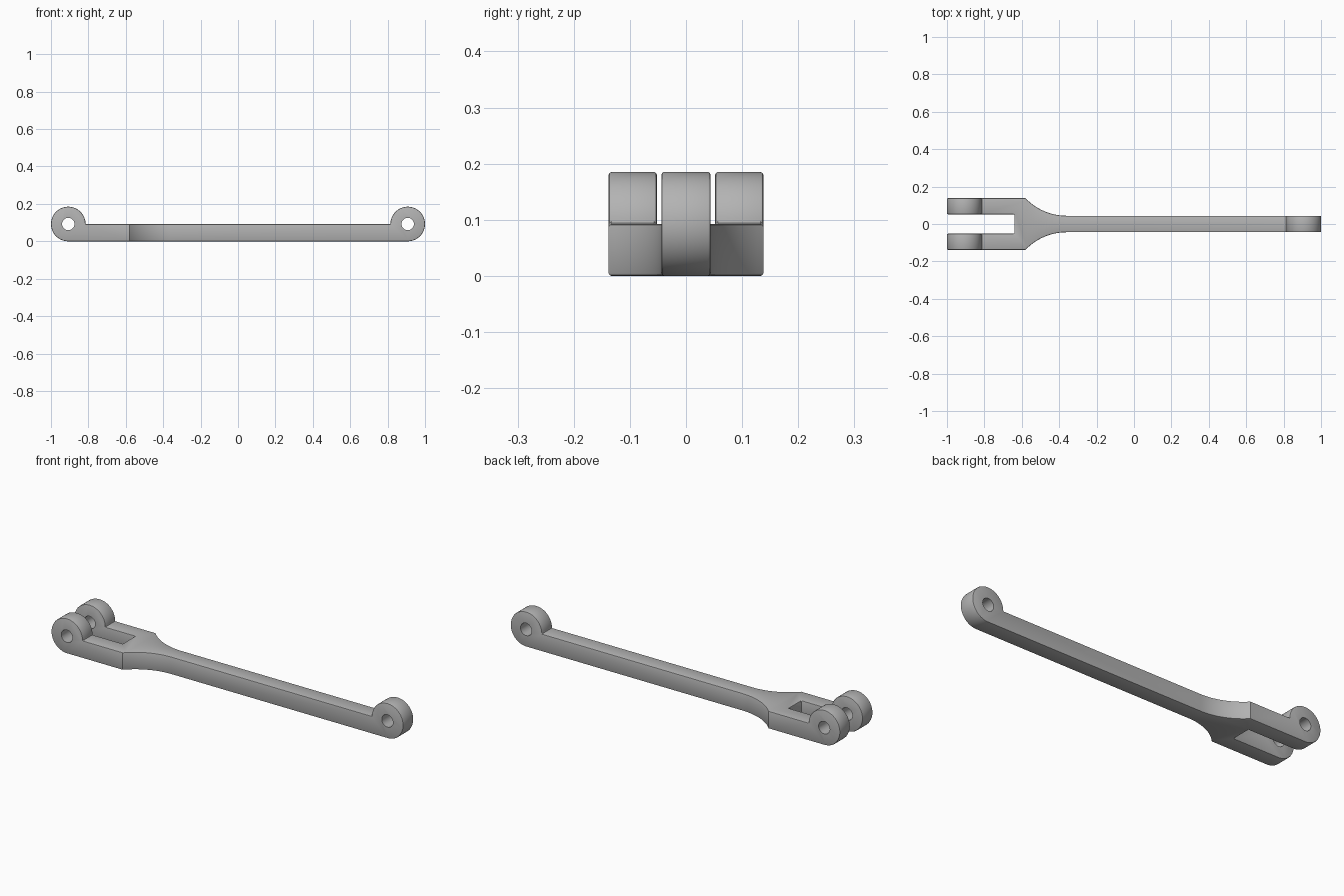
import bpy
import bmesh
from math import sin, cos, pi, sqrt, asin, radians
from mathutils import Vector

cube = bpy.data.objects.get("Cube")
if cube:
    bpy.data.objects.remove(cube)

R = 0.0925           # knuckle radius, also bar height
EYE_X = 1 - R        # knuckle centre
HOLE_R = 0.033
FORK_Y = 0.138       # half width over the fork
SLOT_Y = 0.052       # half width of the slot
ARM_Y = 0.044        # half width of the arm
SLOT_X, SHOULDER_X, NECK_X = -0.64, -0.58, -0.36

metal = bpy.data.materials.new("grey metal")
metal.use_nodes = True
grey = (0.45, 0.45, 0.45, 1)
metal.diffuse_color = grey
metal.node_tree.nodes["Principled BSDF"].inputs["Base Color"].default_value = grey


def arc(cx, cy, r, start, end, steps):
    angles = [start + (end - start) * i / steps for i in range(steps + 1)]
    return [(cx + r * cos(a), cy + r * sin(a)) for a in angles]


def prism(name, points, place, depth):
    """Extrude a closed outline along depth."""
    bm = bmesh.new()
    face = bm.faces.new([bm.verts.new(place(a, b)) for a, b in points])
    extruded = bmesh.ops.extrude_face_region(bm, geom=[face])
    verts = [v for v in extruded["geom"] if isinstance(v, bmesh.types.BMVert)]
    bmesh.ops.translate(bm, verts=verts, vec=Vector(depth))
    bmesh.ops.recalc_face_normals(bm, faces=bm.faces)
    mesh = bpy.data.meshes.new(name)
    bm.to_mesh(mesh)
    bm.free()
    mesh.materials.append(metal)
    obj = bpy.data.objects.new(name, mesh)
    bpy.context.collection.objects.link(obj)
    return obj


def apply(obj, mod):
    bpy.context.view_layer.objects.active = obj
    bpy.ops.object.modifier_apply(modifier=mod.name)


def boolean(obj, cutter, operation):
    cutter.hide_render = True
    mod = obj.modifiers.new("cut", "BOOLEAN")
    mod.operation = operation
    mod.solver = "EXACT"
    mod.object = cutter
    apply(obj, mod)
    bpy.data.objects.remove(cutter)


def side(a, b):
    return (a, -0.3, b)


# Side profile: flat bar with a round knuckle standing on each end
profile = arc(EYE_X, R, R, -pi / 2, pi, 48) + arc(-EYE_X, R, R, 0, 1.5 * pi, 48)
link = prism("connecting_link", profile, side, (0, 0.6, 0))

# Plan outline: slotted fork, concave shoulders, slim arm
rise = FORK_Y - ARM_Y
run = NECK_X - SHOULDER_X
curve_r = (run ** 2 + rise ** 2) / (2 * rise)
sweep = asin(run / curve_r)
half = [(SLOT_X, SLOT_Y), (-1.1, SLOT_Y), (-1.1, FORK_Y)]
half += arc(NECK_X, ARM_Y + curve_r, curve_r, -pi / 2 - sweep, -pi / 2, 16)
half += [(1.1, ARM_Y)]
plan = half + [(x, -y) for x, y in reversed(half)]
cutter = prism("plan_cutter", plan, lambda a, b: (a, b, -0.1), (0, 0, 0.5))
boolean(link, cutter, "INTERSECT")

# Softened outer edges
bevel = link.modifiers.new("soft edges", "BEVEL")
bevel.width = 0.005
bevel.segments = 2
bevel.limit_method = "ANGLE"
bevel.angle_limit = radians(55)
apply(link, bevel)

# Pin holes
for sign in (-1, 1):
    circle = arc(sign * EYE_X, R, HOLE_R, 0, 2 * pi, 32)[:-1]
    boolean(link, prism("pin_cutter", circle, side, (0, 0.6, 0)), "DIFFERENCE")

bpy.ops.object.select_all(action="DESELECT")
link.select_set(True)
bpy.context.view_layer.objects.active = link
bpy.ops.object.shade_smooth_by_angle(angle=radians(30))
